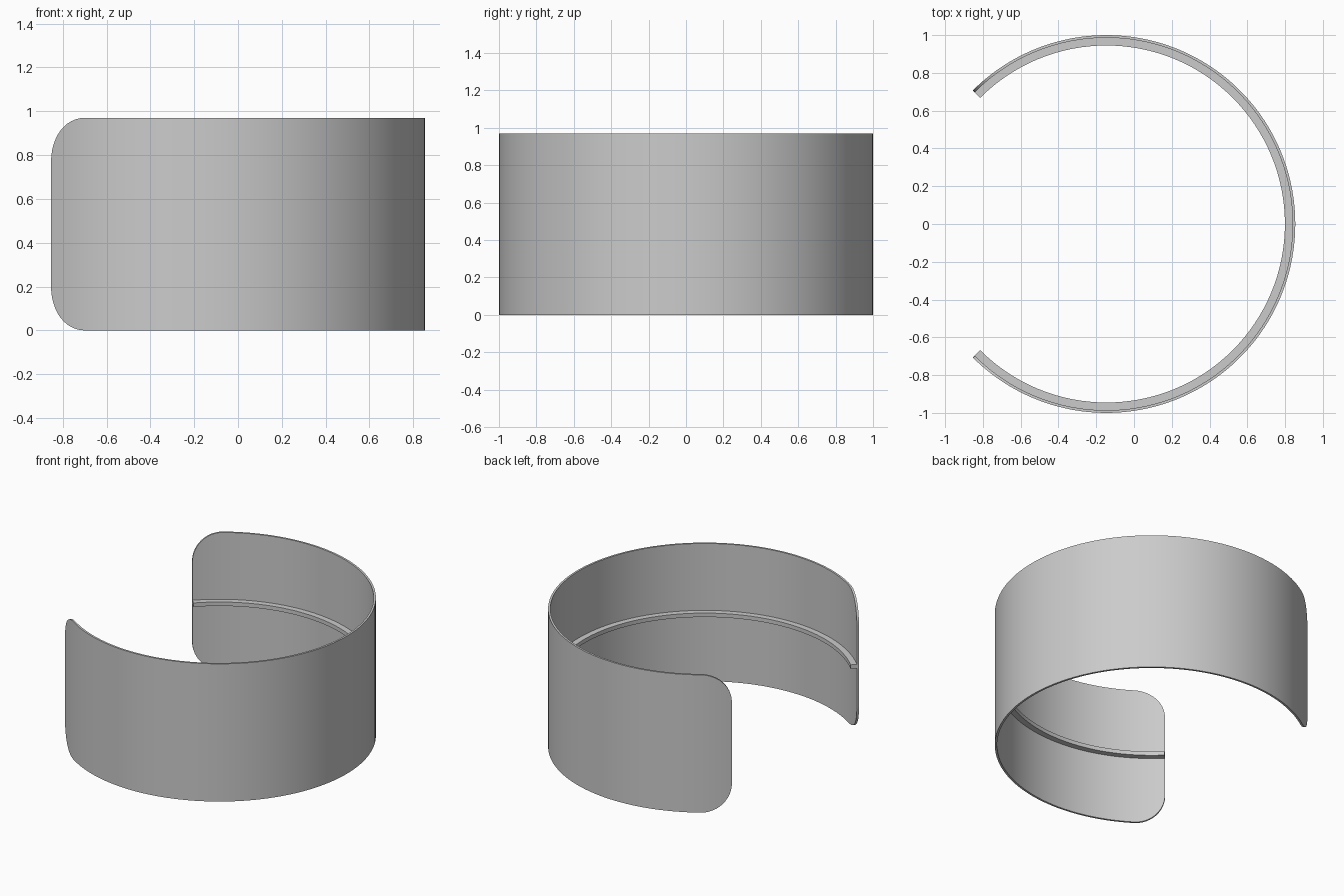
import bpy, bmesh
from math import sin, cos, sqrt, radians, pi

HEIGHT = 0.97
CENTRE_X = -0.146
HALF_ARC = radians(135)

if "Cube" in bpy.data.objects:
    bpy.data.objects.remove(bpy.data.objects["Cube"])

# One plain grey for the whole cuff
grey = bpy.data.materials.new("grey metal")
grey.use_nodes = True
colour = (0.6, 0.6, 0.6, 1)
grey.diffuse_color = colour
grey.node_tree.nodes["Principled BSDF"].inputs["Base Color"].default_value = colour


def curved_band(name, radius, thickness, z_low, z_high, corner=0.0):
    """Open arc strip with rounded end corners, thickened inwards."""
    # Distances along the half arc: even in the middle, bunched round the corner
    straight = radius * HALF_ARC - corner
    half = [straight * i / 48 for i in range(49)]
    if corner:
        half += [straight + corner * sin(pi / 2 * i / 12) for i in range(1, 13)]
    stations = [-s for s in reversed(half[1:])] + half

    bm = bmesh.new()
    columns = []
    for s in stations:
        past = min(max(abs(s) - straight, 0), corner)
        inset = corner - sqrt(corner ** 2 - past ** 2)
        x, y = CENTRE_X + radius * cos(s / radius), radius * sin(s / radius)
        columns.append([bm.verts.new((x, y, z))
                        for z in (z_low + inset, z_high - inset)])
    for a, b in zip(columns, columns[1:]):
        bm.faces.new((a[0], b[0], b[1], a[1]))
    mesh = bpy.data.meshes.new(name)
    bm.to_mesh(mesh)
    bm.free()
    mesh.materials.append(grey)

    obj = bpy.data.objects.new(name, mesh)
    bpy.context.collection.objects.link(obj)
    solid = obj.modifiers.new("wall thickness", "SOLIDIFY")
    solid.thickness = thickness
    solid.offset = -1
    bpy.ops.object.select_all(action="DESELECT")
    obj.select_set(True)
    bpy.context.view_layer.objects.active = obj
    bpy.ops.object.modifier_apply(modifier=solid.name)
    bpy.ops.object.shade_smooth_by_angle(angle=radians(30))
    return obj


# Thin outer wall with rounded ends
curved_band("cuff_wall", 1.0, 0.014, 0, HEIGHT, corner=0.2)

# Narrow rib round the inside at mid height
curved_band("inner_rib", 0.988, 0.043, HEIGHT / 2 - 0.014, HEIGHT / 2 + 0.014)
